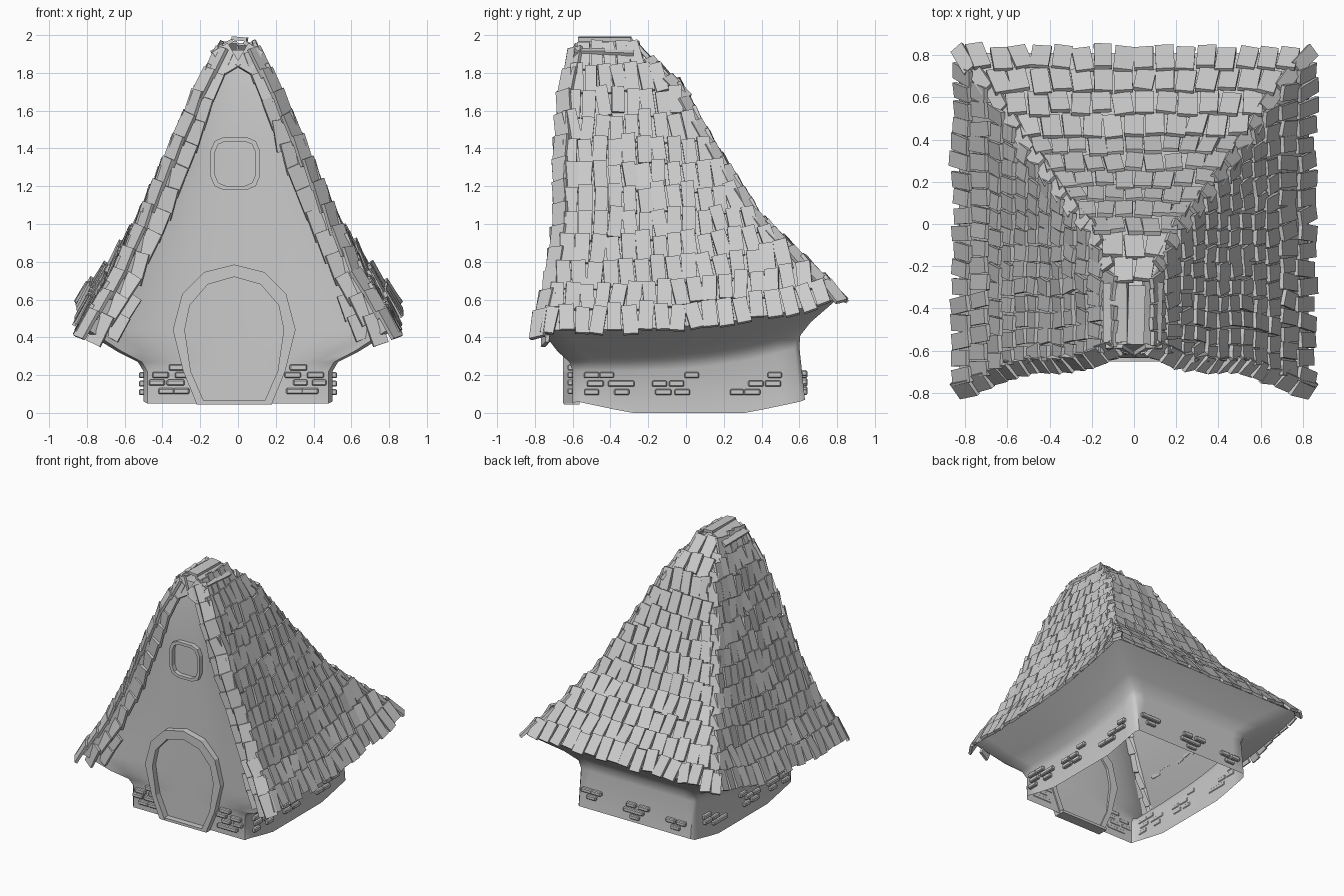
import bpy, bmesh, math, random
from mathutils import Vector, Matrix

if "Cube" in bpy.data.objects:
    bpy.data.objects.remove(bpy.data.objects["Cube"])
random.seed(4)

# Corner profiles, ground to ridge: (half width, y, z); index EAVE is the roof edge
FRONT = [(.50, -.60, .05), (.50, -.60, .22), (.53, -.62, .27), (.64, -.69, .325), (.825, -.79, .44),
         (.655, -.71, .70), (.51, -.66, 1.0), (.35, -.66, 1.36), (.19, -.63, 1.72), (.075, -.57, 1.92)]
BACK = [(.50, .63, .07), (.50, .60, .35), (.52, .605, .41), (.61, .66, .48), (.83, .81, .61),
        (.65, .60, .81), (.51, .38, 1.02), (.35, .15, 1.37), (.19, -.05, 1.72), (.075, -.27, 1.92)]
EAVE, TOP = 4, len(FRONT) - 1
RIGHT_S, BACK_S, LEFT_S, FRONT_S = range(4)
UP = Vector((0, 0, 1))


def level_point(side, t, i):
    f, b = FRONT[i], BACK[i]
    if side == FRONT_S:
        mid = max(f[1], -.6)
        return Vector((t * f[0], mid + (f[1] - mid) * abs(t) ** 3, f[2]))
    if side == BACK_S:
        return Vector((-t * b[0], b[1], b[2]))
    if side == LEFT_S:
        p = level_point(RIGHT_S, -t, i)
        return Vector((-p.x, p.y, p.z))
    s = (t + 1) / 2
    z = f[2] + (b[2] - f[2]) * s ** 3
    if i == 0:
        z = .065 * max(0, 2 * abs(t) - 1)
    return Vector((f[0] + (b[0] - f[0]) * s, f[1] + (b[1] - f[1]) * s, z))


def surf(side, t, v):
    i = max(0, min(TOP - 1, int(v)))
    return level_point(side, t, i).lerp(level_point(side, t, i + 1), v - i)


def finish(bm, name, smooth=None):
    bmesh.ops.recalc_face_normals(bm, faces=bm.faces)
    me = bpy.data.meshes.new(name)
    bm.to_mesh(me)
    bm.free()
    ob = bpy.data.objects.new(name, me)
    bpy.context.collection.objects.link(ob)
    if smooth:
        bpy.ops.object.select_all(action='DESELECT')
        ob.select_set(True)
        bpy.context.view_layer.objects.active = ob
        bpy.ops.object.shade_smooth_by_angle(angle=math.radians(smooth))
    return ob


def box(bm, center, x, y, z, size):
    m = Matrix((x, y, z)).transposed().to_4x4()
    m.translation = center
    bmesh.ops.create_cube(bm, size=1, matrix=m @ Matrix.Diagonal((*size, 1)))


# House shell: lofted rings with softened corners, open underneath
bm = bmesh.new()
N = 13
rings = []
for i in range(TOP + 1):
    rings.append([bm.verts.new(level_point(s, -.96 + 1.92 * k / (N - 1), i))
                  for s in range(4) for k in range(N)])
for a, b in zip(rings, rings[1:]):
    for k in range(4 * N):
        j = (k + 1) % (4 * N)
        bm.faces.new((a[k], a[j], b[j], b[k]))
bm.faces.new(rings[-1])
finish(bm, "house_shell", 50)


# Roof shingles
def row_v(side, t, d):
    """profile parameter at distance d up the slope from the eave"""
    v = EAVE
    while v < TOP:
        seg = (level_point(side, t, v + 1) - level_point(side, t, v)).length
        if d <= seg or v == TOP - 1:
            return v + d / seg
        d -= seg
        v += 1


def shingle(bm, side, t, v, w, length, face=None, lift=.022):
    p = surf(side, t, v)
    up = (surf(side, t, v + .03) - surf(side, t, v)).normalized()
    n = Vector(face) if face else (surf(side, t + .02, v) - surf(side, t - .02, v)).cross(up)
    n = (n - up * n.dot(up)).normalized()
    if not face:  # lean toward the fall line so rows hang upright
        fall = (UP - n * n.dot(UP)).normalized()
        up = up.lerp(fall, .65).normalized()
    n = Matrix.Rotation(math.radians(random.uniform(-6, 6)), 3, up) @ n
    across = up.cross(n)
    tilt = Matrix.Rotation(math.radians(random.uniform(4, 8)), 3, across)
    spin = Matrix.Rotation(math.radians(random.gauss(0, 4)), 3, n)
    x, y, z = (spin @ tilt @ a for a in (across, up, n))
    box(bm, p + n * lift, x, y, z, (w, length, .02))


bm = bmesh.new()
ROWS = 12
for side, width in ((RIGHT_S, .084), (LEFT_S, .084), (BACK_S, .1)):
    for r in range(ROWS):
        v = row_v(side, 0, .055 + r * .145)
        if v > TOP + .05:
            continue
        edge = (surf(side, .98, v) - surf(side, -.98, v)).length
        n = max(2, round(edge / (width if r < 4 else width * .92)))
        for k in range(n):
            t = -.98 + 1.96 * (k + .5) / n
            shingle(bm, side, t, v + random.uniform(-.05, .05), edge / n * random.uniform(.84, .96),
                    random.uniform(.145, .175))
# Shingles wrapping the gable edges, widening at the lower corners
for r in range(14):
    v = row_v(FRONT_S, .97, r * .13 + .03)
    if v > TOP - .25:
        continue
    for sx in (-1, 1):
        shingle(bm, FRONT_S, sx * .98, v, .09, .17, (sx * .75, -.65, .2), .014)
        shingle(bm, FRONT_S, sx * (.88 - .012 * r), v - .1, .085, .17, (sx * .25, -1, .1), .014)
        if r < 2:
            shingle(bm, FRONT_S, sx * .78, v - .05, .085, .14, (sx * .15, -1, .1), .018)
# Shingles along the back hips
for r in range(12):
    v = row_v(BACK_S, .97, .05 + r * .15)
    if v < TOP:
        for sx in (-1, 1):
            shingle(bm, BACK_S, sx, v, .07, .16, (-sx, .6, .8), .006)
finish(bm, "roof_shingles")

# Ridge cap slabs
bm = bmesh.new()
for x, y, z, w, length, ang in ((-.085, -.42, 1.94, .13, .28, -30), (.085, -.36, 1.93, .11, .17, 34),
                                (.08, -.5, 1.935, .11, .14, 30), (.01, -.43, 1.98, .08, .28, 5)):
    m = Matrix.Rotation(math.radians(ang), 3, 'Y') @ Matrix.Rotation(random.uniform(-.06, .06), 3, 'Z')
    box(bm, Vector((x, y, z)), m.col[0], m.col[1], m.col[2], (w, length, .02))
for x in (-.06, .06):
    m = Matrix.Rotation(x * 9, 3, 'Y') @ Matrix.Rotation(math.radians(-18), 3, 'X')
    box(bm, Vector((x, -.6, 1.875)), m.col[0], m.col[1], m.col[2], (.095, .02, .14))
finish(bm, "ridge_cap")


# Door and window surrounds
def surround(name, outer, inner, y0, y1, closed):
    bm = bmesh.new()
    loops = [[bm.verts.new((x, y, z)) for x, z in pts]
             for pts, y in ((outer, y0), (inner, y0), (inner, y1), (outer, y1))]
    n = len(outer)
    for a, b in zip(loops, loops[1:] + loops[:1]):
        for k in range(n if closed else n - 1):
            j = (k + 1) % n
            bm.faces.new((a[k], a[j], b[j], b[k]))
    if not closed:
        for k in (0, -1):
            bm.faces.new([l[k] for l in loops])
    finish(bm, name)


def arch(half, cx):
    return [(cx + x, z) for x, z in half] + [(cx - x, z) for x, z in half[-2::-1]]


def rounded(cx, cz, w, h, c):
    return [(cx + sx * a, cz + sz * b) for sx, sz, flip in ((1, 1, 0), (-1, 1, 1), (-1, -1, 0), (1, -1, 1))
            for a, b in (((w, h - c), (w - .3 * c, h - .3 * c), (w - c, h)) if not flip
                         else ((w - c, h), (w - .3 * c, h - .3 * c), (w, h - c)))]


surround("door_frame",
         arch([(.20, .05), (.27, .22), (.325, .44), (.275, .63), (.16, .745), (0, .785)], -.02),
         arch([(.155, .05), (.23, .22), (.262, .44), (.235, .57), (.14, .68), (0, .72)], -.02),
         -.65, -.59, False)
surround("window_frame", rounded(-.015, 1.32, .13, .14, .07), rounded(-.015, 1.32, .106, .118, .055),
         -.635, -.59, True)

# Door sill
bm = bmesh.new()
box(bm, Vector((-.02, -.605, .055)), (1, 0, 0), (0, 1, 0), (0, 0, 1), (.4, .08, .02))
finish(bm, "door_sill")

# Exposed brick clusters: position along each wall and height
SIDE = [(-.5, .2), (-.42, .2), (-.48, .155), (-.37, .155), (-.32, .155), (-.5, .11), (-.34, .11),
        (-.14, .155), (-.05, .155), (.03, .2), (-.12, .11), (-.02, .11),
        (.47, .2), (.37, .155), (.46, .155), (.27, .11), (.35, .11)]
REAR = [(-.4, .17), (-.31, .17), (-.35, .125), (-.08, .2), (.03, .2), (-.03, .155), (.05, .155),
        (0, .11), (.33, .21), (.41, .21), (.37, .165)]
FACE = [(.32, .24), (.29, .2), (.41, .2), (.33, .16), (.43, .16), (.3, .115), (.38, .115)]
bm = bmesh.new()
X, Y = Vector((1, 0, 0)), Vector((0, 1, 0))
for sx in (-1, 1):
    for a, z in SIDE:
        box(bm, Vector((sx * .51, a, z)), X, Y, UP, (.03, random.uniform(.075, .095), .032))
    for a, z in FACE:
        box(bm, Vector((sx * a, -.612, z)), X, Y, UP, (random.uniform(.075, .095), .03, .032))
for a, z in REAR:
    box(bm, Vector((a, .627, z)), X, Y, UP, (random.uniform(.075, .095), .03, .032))
bricks = finish(bm, "wall_bricks")
bev = bricks.modifiers.new("soft_edges", 'BEVEL')
bev.width = .006
bev.segments = 1
